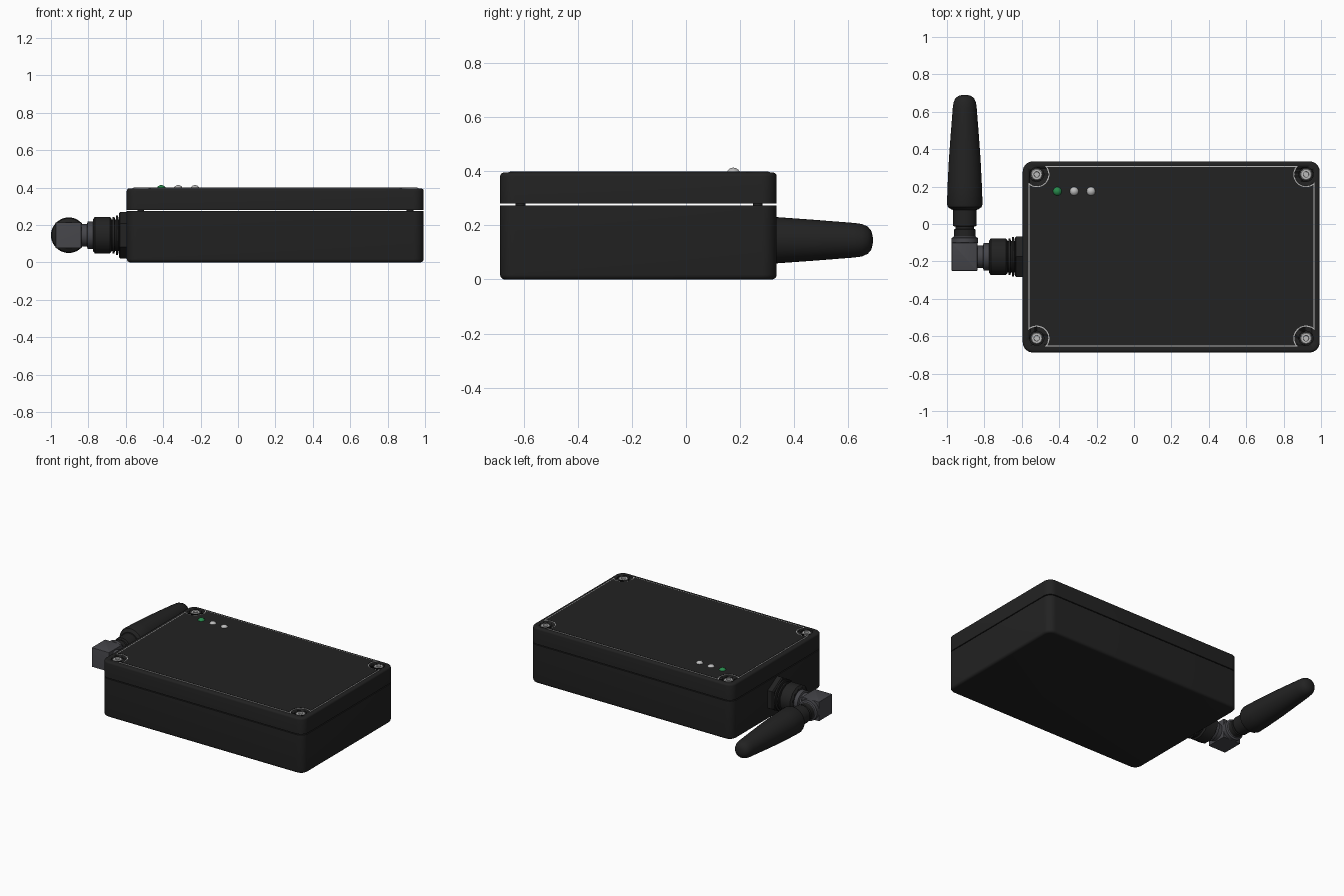
import bpy, bmesh, math
from mathutils import Matrix, Vector

cube = bpy.data.objects.get("Cube")
if cube:
    bpy.data.objects.remove(cube, do_unlink=True)


def material(name, rgb):
    m = bpy.data.materials.new(name)
    m.use_nodes = True
    m.diffuse_color = (*rgb, 1)
    bsdf = next(n for n in m.node_tree.nodes if n.type == 'BSDF_PRINCIPLED')
    bsdf.inputs["Base Color"].default_value = (*rgb, 1)
    return m


BLACK = material("black plastic", (0.016, 0.016, 0.016))
GREY = material("dark grey metal", (0.06, 0.06, 0.068))
SILVER = material("light grey", (0.5, 0.5, 0.5))
GREEN = material("green", (0.02, 0.25, 0.07))


def finish(name, bm, mat):
    bmesh.ops.recalc_face_normals(bm, faces=bm.faces)
    mesh = bpy.data.meshes.new(name)
    bm.to_mesh(mesh)
    bm.free()
    mesh.materials.append(mat)
    ob = bpy.data.objects.new(name, mesh)
    bpy.context.collection.objects.link(ob)
    bpy.ops.object.select_all(action='DESELECT')
    ob.select_set(True)
    bpy.context.view_layer.objects.active = ob
    bpy.ops.object.shade_smooth_by_angle(angle=math.radians(32))
    return ob


def rounded_box(name, lo, hi, corner, rim, rim_top, mat):
    """Box with rounded upright corners and one softened rim."""
    lo, hi = Vector(lo), Vector(hi)
    bm = bmesh.new()
    bmesh.ops.create_cube(bm, size=1, matrix=Matrix.Translation((lo + hi) / 2)
                          @ Matrix.Diagonal((*(hi - lo), 1)))
    upright = [e for e in bm.edges if abs(e.verts[0].co.z - e.verts[1].co.z) > 1e-4]
    bmesh.ops.bevel(bm, geom=upright, offset=corner, segments=8, affect='EDGES', profile=0.5)
    z = hi.z if rim_top else lo.z
    edge = [e for e in bm.edges if all(abs(v.co.z - z) < 1e-4 for v in e.verts)]
    bmesh.ops.bevel(bm, geom=edge, offset=rim, segments=4, affect='EDGES', profile=0.5)
    return finish(name, bm, mat)


def lathe(name, profile, origin, axis, mat, sides=40, turn=0.0):
    """Revolve (distance, radius) pairs about an axis through origin."""
    bm = bmesh.new()
    rings = []
    for d, r in profile:
        rings.append([bm.verts.new((r * math.cos(a), r * math.sin(a), d)) for a in
                      (turn + i * math.tau / sides for i in range(sides))])
    for a, b in zip(rings, rings[1:]):
        for i in range(sides):
            j = (i + 1) % sides
            bm.faces.new((a[i], a[j], b[j], b[i]))
    bm.faces.new(rings[0])
    bm.faces.new(rings[-1])
    rot = Vector((0, 0, 1)).rotation_difference(Vector(axis)).to_matrix().to_4x4()
    bm.transform(Matrix.Translation(origin) @ rot)
    return finish(name, bm, mat)


X, Y, Z = (1, 0, 0), (0, 1, 0), (0, 0, 1)
LEFT, RIGHT, FRONT, BACK = -0.595, 0.993, -0.687, 0.335
SEAM, TOP = 0.277, 0.395
MID = Vector((0.2, -0.173, 0))
SCREW = Vector((0.72, 0.438, 0))
CORNERS = [(1, 1), (-1, 1), (-1, -1), (1, -1)]

# Enclosure halves with a narrow seam
rounded_box("enclosure_base", (LEFT, FRONT, 0), (RIGHT, BACK, SEAM - 0.003), 0.055, 0.018, False, BLACK)
lid = rounded_box("enclosure_lid", (LEFT, FRONT, SEAM + 0.003), (RIGHT, BACK, TOP), 0.055, 0.014, True, BLACK)

# Corner screws sunk in the lid, and the posts that carry the lid
for n, (sx, sy) in enumerate(CORNERS):
    x, y = MID.x + sx * SCREW.x, MID.y + sy * SCREW.y
    hole = lathe(f"screw_hole_cutter_{n}", [(0, 0.038), (0.1, 0.038)], (x, y, TOP - 0.03), Z, BLACK)
    hole.hide_render = True
    hole.hide_viewport = True
    cut = lid.modifiers.new("screw hole", 'BOOLEAN')
    cut.object = hole
    cut.solver = 'EXACT'
    lathe(f"screw_{n}", [(0, 0.032), (0.024, 0.032), (0.029, 0.027), (0.029, 0.015), (0.018, 0.014)],
          (x, y, TOP - 0.031), Z, SILVER)
    lathe(f"screw_post_{n}", [(0, 0.018), (0.02, 0.018)], (x, y, SEAM - 0.01), Z, BLACK, 16)


def notched_plate(name, inset, height, mat):
    """Thin plate whose corners curve inward around the screws."""
    d, r = 0.045 - inset, 0.062 + inset
    half = math.radians(135) - math.acos(d / r)
    bm = bmesh.new()
    ring = []
    for sx, sy in CORNERS:
        inward = math.atan2(-sy, -sx)
        for i in range(17):
            a = inward + half * (1 - i / 8)
            ring.append(bm.verts.new((MID.x + sx * SCREW.x + r * math.cos(a),
                                      MID.y + sy * SCREW.y + r * math.sin(a), TOP - 0.002)))
    face = bm.faces.new(ring)
    top = bmesh.ops.extrude_face_region(bm, geom=[face])["geom"]
    bmesh.ops.translate(bm, vec=(0, 0, height + 0.002),
                        verts=[v for v in top if isinstance(v, bmesh.types.BMVert)])
    return finish(name, bm, mat)


# Lid panel with its pale outline
notched_plate("panel_outline", 0, 0.002, SILVER)
notched_plate("lid_panel", 0.006, 0.004, BLACK)

# Indicator lamps
for n, mat in enumerate((GREEN, SILVER, SILVER)):
    dome = [(0.026 * math.sin(t), 0.026 * math.cos(t)) for t in (i * math.pi / 16 for i in range(8))]
    lathe(f"indicator_{n}", [(-0.01, 0.026)] + dome + [(0.026, 0.001)],
          (-0.41 + 0.09 * n, 0.175, TOP - 0.008), Z, mat, 24)

# Cable connector reaching out from the side wall
PORT = (0, -0.175, 0.145)
lathe("connector_flange", [(-0.637, 0.115), (-0.63, 0.125), (-0.59, 0.125)], PORT, X, BLACK, 6, 0)
lathe("connector_thread", [(-0.69, 0.085), (-0.672, 0.085), (-0.67, 0.097), (-0.66, 0.097), (-0.658, 0.085),
                           (-0.653, 0.085), (-0.651, 0.105), (-0.641, 0.105), (-0.639, 0.085), (-0.6, 0.085)],
      PORT, X, BLACK)
lathe("connector_nut", [(-0.775, 0.088), (-0.765, 0.102), (-0.685, 0.102), (-0.677, 0.092)],
      PORT, X, BLACK, 12, math.pi / 12)
lathe("connector_sleeve", [(-0.84, 0.06), (-0.808, 0.06), (-0.804, 0.073), (-0.765, 0.073)], PORT, X, GREY)

# Square elbow
rounded_box("elbow_block", (-0.975, -0.25, 0.078), (-0.838, -0.1, 0.214), 0.003, 0.003, True, GREY)

# Antenna pointing to the back
AERIAL = (-0.905, 0, 0.145)
lathe("antenna_collar", [(-0.105, 0.06), (-0.1, 0.072), (-0.075, 0.072), (-0.07, 0.06), (-0.06, 0.055)],
      AERIAL, Y, GREY)
lathe("antenna_neck", [(-0.075, 0.057), (-0.03, 0.057), (-0.026, 0.05), (-0.014, 0.05), (-0.01, 0.064),
                       (0.075, 0.064), (0.08, 0.07), (0.09, 0.07)], AERIAL, Y, BLACK)
lathe("antenna_body", [(0.078, 0.072), (0.09, 0.09), (0.105, 0.095), (0.2, 0.092), (0.34, 0.085), (0.48, 0.075),
                       (0.62, 0.064), (0.65, 0.06), (0.672, 0.05), (0.685, 0.034), (0.69, 0.012)],
      AERIAL, Y, BLACK)
